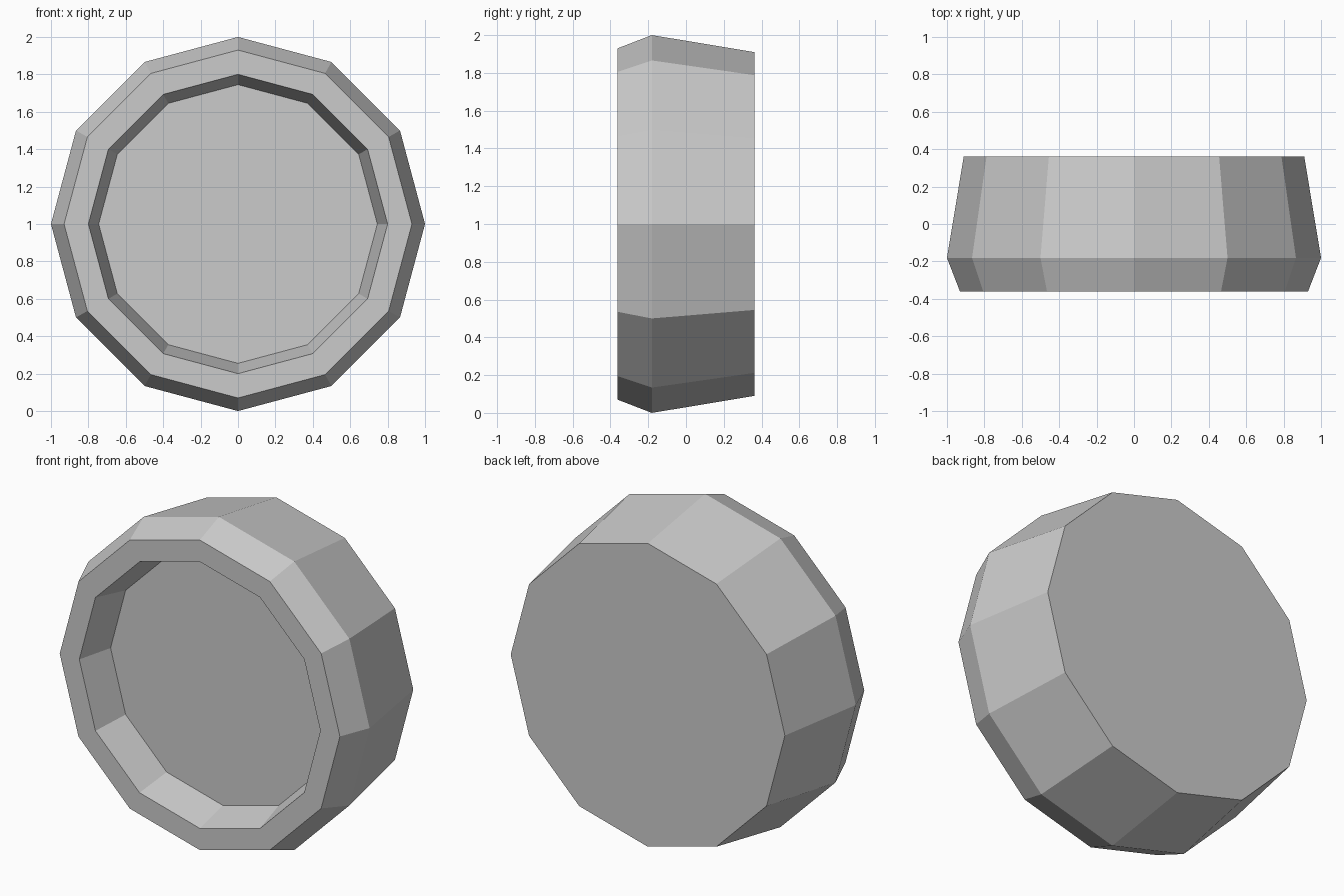
import bpy, bmesh, math

if "Cube" in bpy.data.objects:
    bpy.data.objects.remove(bpy.data.objects["Cube"])

SIDES = 12
# Lathe profile (radius, y) from the back cap, around the rim, to the recess floor
PROFILE = [(0.91, 0.362), (1.0, -0.181), (0.93, -0.362), (0.80, -0.362), (0.745, -0.144)]

grey = bpy.data.materials.new("light grey")
grey.diffuse_color = (0.6, 0.6, 0.6, 1)
grey.use_nodes = True
grey.node_tree.nodes["Principled BSDF"].inputs["Base Color"].default_value = grey.diffuse_color

bm = bmesh.new()

# One ring of vertices per profile point, turned about the y axis
rings = []
for r, y in PROFILE:
    angles = [2 * math.pi * i / SIDES for i in range(SIDES)]
    rings.append([bm.verts.new((r * math.cos(a), y, 1 + r * math.sin(a))) for a in angles])

# Walls between neighbouring rings
for a, b in zip(rings, rings[1:]):
    for i in range(SIDES):
        j = (i + 1) % SIDES
        bm.faces.new((a[i], a[j], b[j], b[i]))

# Flat back cap and recessed front floor
bm.faces.new(rings[0])
bm.faces.new(rings[-1])
bmesh.ops.recalc_face_normals(bm, faces=bm.faces)

mesh = bpy.data.meshes.new("wheel")
bm.to_mesh(mesh)
bm.free()
mesh.materials.append(grey)
wheel = bpy.data.objects.new("wheel", mesh)
bpy.context.collection.objects.link(wheel)
